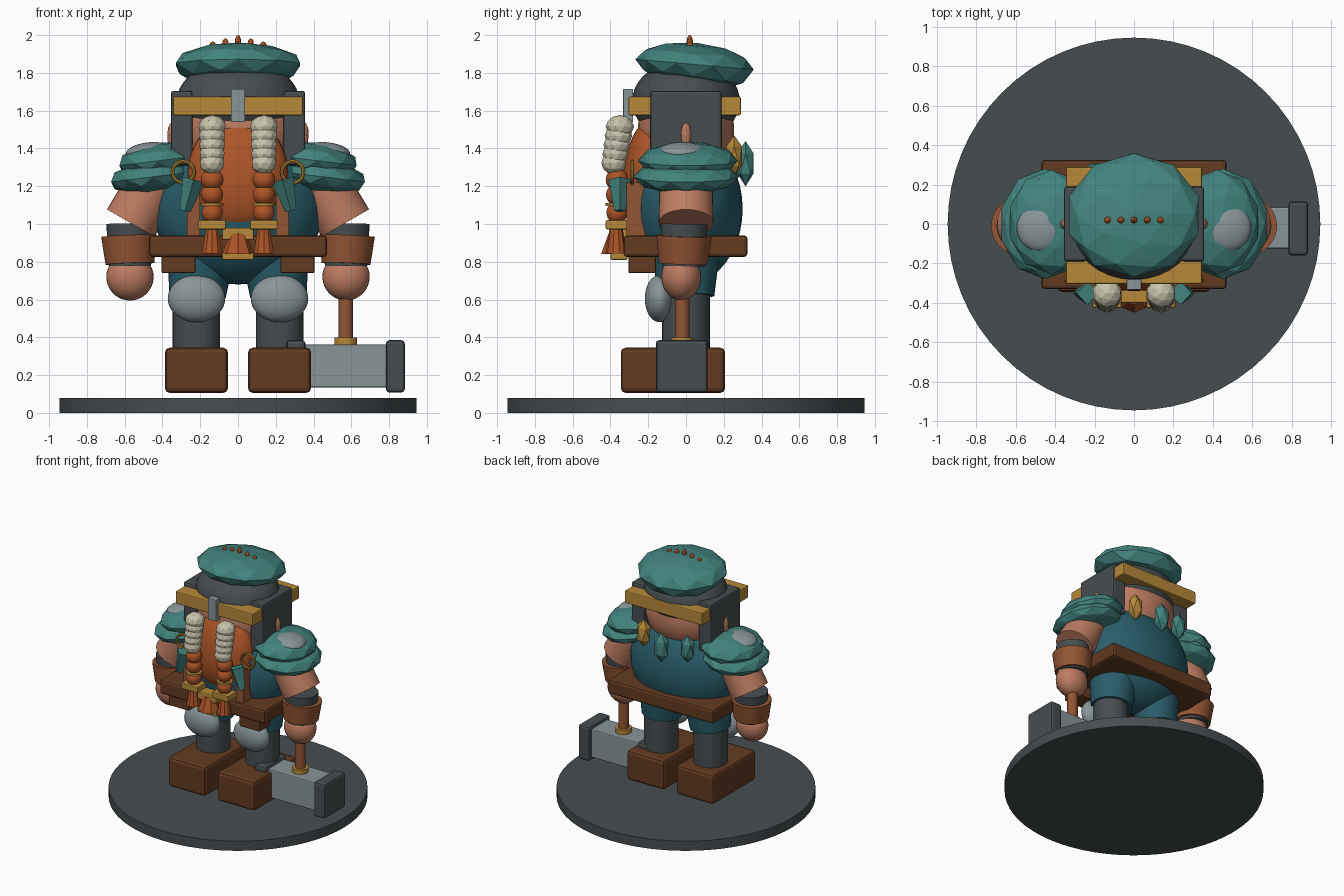
import bpy, math
from mathutils import Vector, Matrix

if "Cube" in bpy.data.objects:
    bpy.data.objects.remove(bpy.data.objects["Cube"])


def material(name, rgb):
    m = bpy.data.materials.new(name)
    m.diffuse_color = (*rgb, 1)
    m.use_nodes = True
    m.node_tree.nodes["Principled BSDF"].inputs["Base Color"].default_value = m.diffuse_color
    return m


TEAL = material("teal", (0.055, 0.23, 0.21))
CLOTH = material("dark_teal_cloth", (0.022, 0.11, 0.145))
IRON = material("dark_iron", (0.062, 0.074, 0.08))
STEEL = material("pale_steel", (0.25, 0.30, 0.315))
GOLD = material("gold", (0.47, 0.25, 0.04))
HAIR = material("orange_hair", (0.42, 0.09, 0.02))
BROWN = material("dark_leather", (0.125, 0.043, 0.015))
TAN = material("tan_leather", (0.29, 0.09, 0.033))
CREAM = material("cream", (0.58, 0.55, 0.41))
SKIN = material("skin", (0.51, 0.20, 0.12))


def finish(name, mat, smooth):
    o = bpy.context.object
    o.name = name
    o.data.materials.append(mat)
    if smooth:
        bpy.ops.object.shade_smooth_by_angle(angle=math.radians(35))
    return o


def box(name, mat, lo, hi, bevel=0.015):
    """Bevelled box between two corners."""
    lo, hi = Vector(lo), Vector(hi)
    bpy.ops.mesh.primitive_cube_add(size=1, location=(lo + hi) / 2)
    o = bpy.context.object
    o.data.transform(Matrix.Diagonal((*(hi - lo), 1)))
    b = o.modifiers.new("bevel", "BEVEL")
    b.width, b.segments = bevel, 2
    return finish(name, mat, False)


def ball(name, mat, loc, r, rot=(0, 0, 0)):
    """Smooth ellipsoid."""
    bpy.ops.mesh.primitive_uv_sphere_add(segments=32, ring_count=20, radius=1, location=loc, rotation=rot)
    bpy.context.object.data.transform(Matrix.Diagonal((*r, 1)))
    return finish(name, mat, True)


def gem(name, mat, loc, r, sub=2, rot=(0, 0, 0)):
    """Faceted ellipsoid."""
    bpy.ops.mesh.primitive_ico_sphere_add(subdivisions=sub, radius=1, location=loc, rotation=rot)
    bpy.context.object.data.transform(Matrix.Diagonal((*r, 1)))
    return finish(name, mat, False)


def rod(name, mat, a, b, ra, rb, sides=32):
    """Tapered cylinder from a to b."""
    a, b = Vector(a), Vector(b)
    d = b - a
    bpy.ops.mesh.primitive_cone_add(vertices=sides, radius1=ra, radius2=rb, depth=d.length,
                                    location=(a + b) / 2, rotation=d.to_track_quat('Z', 'Y').to_euler())
    return finish(name, mat, sides > 12)


# Display base
rod("base_disc", IRON, (0, 0, 0), (0, 0, 0.078), 0.945, 0.945, 64)

# Body and belt
ball("torso", CLOTH, (0, 0, 1.08), (0.45, 0.30, 0.40))
box("belt", BROWN, (-0.47, -0.33, 0.825), (0.47, 0.325, 0.94), 0.018)

# Head and helmet
ball("head", SKIN, (0, 0, 1.5), (0.32, 0.255, 0.28))
ball("helmet", IRON, (0, 0, 1.65), (0.325, 0.285, 0.22))
box("helmet_band", GOLD, (-0.345, -0.305, 1.575), (0.345, 0.29, 1.675), 0.008)
box("nose_guard", STEEL, (-0.037, -0.333, 1.54), (0.037, -0.28, 1.715), 0.004)

# Beret, sagging toward the back
beret = gem("beret", TEAL, (0, 0.045, 1.845), (0.345, 0.315, 0.115), 2, (math.radians(-5), 0, 0))
for v in beret.data.vertices:
    if v.co.y > 0.15 and v.co.z < 0:
        v.co.z -= 0.02
for i in range(-2, 3):
    h = (0.035, 0.025, 0.016)[abs(i)]
    gem("beret_stud", HAIR, (i * 0.067, 0.02, 1.963 - abs(i) * 0.008), (0.017, 0.017, h + 0.003))

# Beard and its central clasp
ball("beard", HAIR, (0, -0.2, 1.27), (0.265, 0.135, 0.30), (math.radians(-8), 0, 0))
box("beard_clasp", GOLD, (-0.085, -0.40, 0.915), (0.085, -0.31, 0.98), 0.008)
rod("beard_tip", HAIR, (0, -0.365, 0.84), (0, -0.365, 0.95), 0.085, 0.045, 8)
box("beard_end_ring", GOLD, (-0.085, -0.40, 0.81), (0.085, -0.31, 0.848), 0.008)

# Neck crystals
gem("back_crystal", TEAL, (0, 0.315, 1.32), (0.065, 0.05, 0.12), 1)
gem("side_crystal", TEAL, (-0.2, 0.265, 1.34), (0.06, 0.05, 0.11), 1)
gem("gold_crystal", GOLD, (0.2, 0.255, 1.36), (0.06, 0.05, 0.11), 1)

for s in (-1, 1):
    # Legs
    box("boot", BROWN, (s * 0.22 - 0.167, -0.345, 0.106), (s * 0.22 + 0.167, 0.207, 0.345), 0.025)
    rod("shin", IRON, (s * 0.22, 0, 0.33), (s * 0.22, 0, 0.75), 0.126, 0.126)
    rod("thigh", CLOTH, (s * 0.215, 0, 0.62), (s * 0.19, 0, 0.9), 0.15, 0.185)
    ball("knee_guard", STEEL, (s * 0.22, -0.14, 0.605), (0.152, 0.078, 0.125))
    box("belt_pouch", BROWN, (s * 0.315 - 0.09, -0.305, 0.74), (s * 0.315 + 0.09, -0.16, 0.86), 0.008)

    # Arms
    rod("upper_arm", SKIN, (s * 0.41, 0, 1.28), (s * 0.568, 0, 1.005), 0.14, 0.145)
    rod("forearm", IRON, (s * 0.572, -0.01, 1.0), (s * 0.572, -0.015, 0.775), 0.125, 0.112)
    rod("bracer", TAN, (s * 0.578, -0.01, 0.937), (s * 0.572, -0.015, 0.79), 0.147, 0.13)
    ball("hand", SKIN, (s * 0.572, -0.025, 0.72), (0.125, 0.105, 0.125))

    # Layered shoulder guards
    tilt = (0, s * math.radians(7), 0)
    gem("shoulder_guard_lower", TEAL, (s * 0.45, 0, 1.25), (0.235, 0.28, 0.09), 2, tilt)
    gem("shoulder_guard_upper", TEAL, (s * 0.42, 0.01, 1.335), (0.22, 0.265, 0.098), 2, tilt)
    ball("shoulder_cap", STEEL, (s * 0.475, -0.02, 1.385), (0.12, 0.12, 0.047), tilt)

    # Cheek plates, ears and rings
    box("cheek_plate", IRON, (s * 0.298 - 0.058, -0.19, 1.31), (s * 0.298 + 0.058, 0.19, 1.705), 0.015)
    gem("ear", SKIN, (s * 0.345, 0, 1.47), (0.03, 0.03, 0.075))
    bpy.ops.mesh.primitive_torus_add(location=(s * 0.29, -0.285, 1.275), rotation=(math.pi / 2, 0, 0),
                                     major_radius=0.057, minor_radius=0.01, major_segments=24, minor_segments=8)
    finish("gold_ring", GOLD, True)

    # Chest straps
    box("chest_strap", TAN, (s * 0.235 - 0.035, -0.315, 0.93), (s * 0.235 + 0.035, -0.20, 1.22), 0.004)

    # Braids: pale beads, hair beads, gold ties and flared ends
    x = s * 0.137
    for i in range(5):
        gem("pale_bead", CREAM, (x, -0.35 - 0.008 * i, 1.515 - 0.048 * i), (0.075 - 0.002 * i,) * 2 + (0.062,))
    for z, r in ((1.235, 0.06), (1.155, 0.058), (1.06, 0.056)):
        ball("hair_bead", HAIR, (x, -0.365, z), (r, r, 0.058))
    rod("thin_tie", GOLD, (x, -0.365, 1.095), (x, -0.365, 1.11), 0.06, 0.06)
    box("braid_clasp", GOLD, (x - 0.073, -0.425, 0.972), (x + 0.073, -0.31, 1.02), 0.006)
    rod("braid_end", HAIR, (x, -0.37, 0.845), (x, -0.37, 0.975), 0.056, 0.035, 10)
    rod("braid_charm", TEAL, (s * 0.235, -0.35, 1.235), (s * 0.28, -0.35, 1.07), 0.06, 0.03, 4)

    # Hammer end caps
    c = 0.57 + s * 0.263
    box("hammer_cap", IRON, (c - 0.05, -0.16, 0.108), (c + 0.05, 0.115, 0.385), 0.018)

# Hammer
box("hammer_head", STEEL, (0.34, -0.125, 0.135), (0.80, 0.085, 0.362), 0.008)
rod("hammer_handle", TAN, (0.57, -0.02, 0.35), (0.57, -0.02, 0.8), 0.039, 0.039)
rod("hammer_collar", GOLD, (0.57, -0.02, 0.36), (0.57, -0.02, 0.398), 0.06, 0.06)
